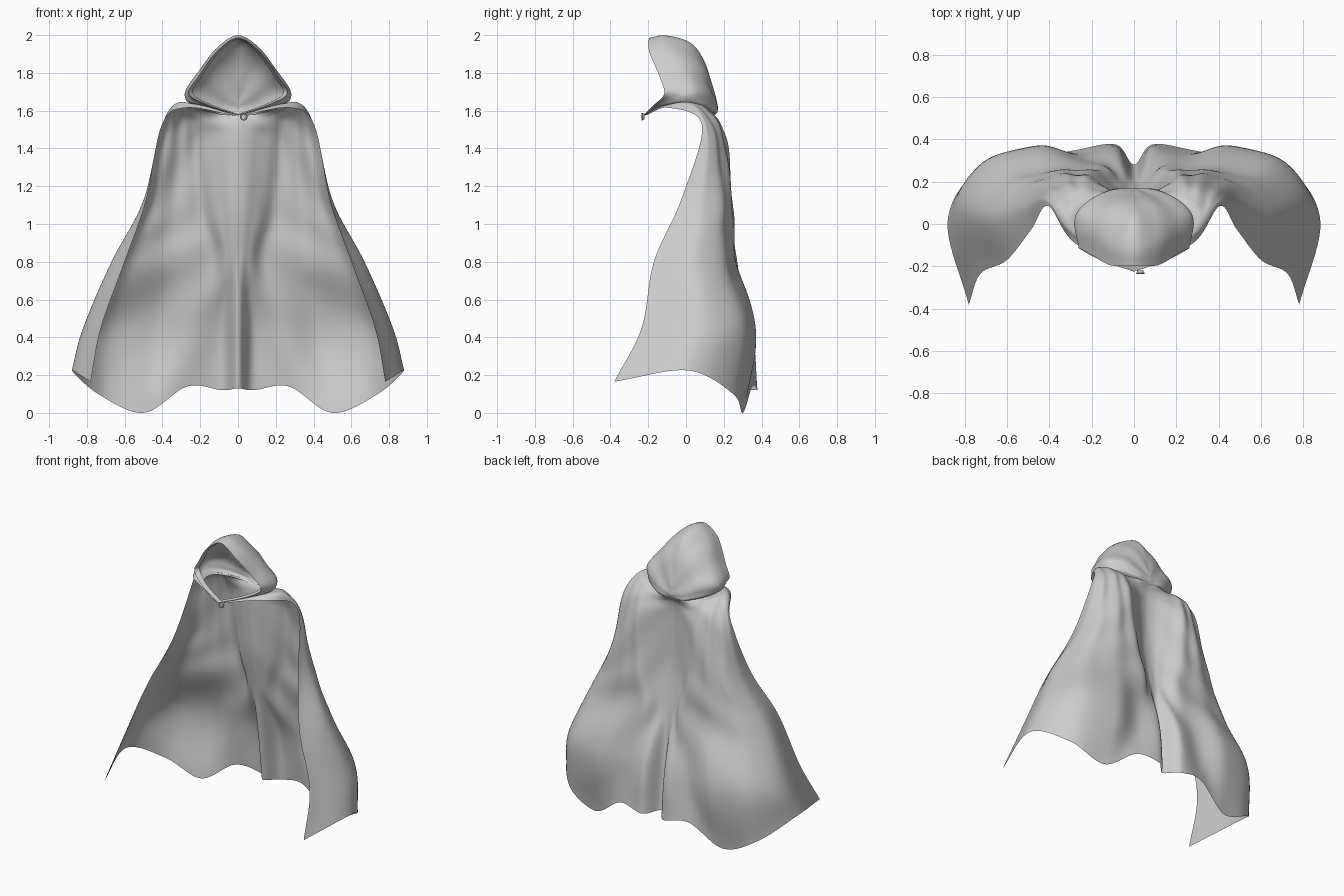
import bpy, math
from mathutils import Vector


def spline(points, t, mirrored=False):
    """Catmull-Rom point at t in 0..1; mirrored rows stay smooth at x = 0."""
    n = len(points) - 1
    i = min(int(t * n), n - 1)
    f = t * n - i
    b, c = points[i], points[i + 1]
    if i:
        a = points[i - 1]
    else:
        a = Vector((-c.x, c.y, c.z)) if mirrored else b * 2 - c
    d = points[i + 2] if i + 2 <= n else c * 2 - b
    return 0.5 * (2 * b + (c - a) * f + (2 * a - 5 * b + 4 * c - d) * f ** 2
                  + (3 * b - a - 3 * c + d) * f ** 3)


def cloth(name, rows, nu, nv, wrinkle):
    """Loft a half sheet through control rows and mirror it across x = 0."""
    rows = [[Vector(p) for p in r] for r in rows]
    verts, faces = [], []
    for j in range(nv + 1):
        v = j / nv
        for i in range(nu + 1):
            u = i / nu
            p = spline([spline(r, u, True) for r in rows], v)
            p.y += wrinkle(u, v)
            p.x = max(p.x, 0) if i else 0
            verts.append(p)
    w = nu + 1
    for j in range(nv):
        for i in range(nu):
            a = j * w + i
            faces.append((a, a + w, a + w + 1, a + 1))
    mesh = bpy.data.meshes.new(name)
    mesh.from_pydata(verts, [], faces)
    obj = bpy.data.objects.new(name, mesh)
    bpy.context.collection.objects.link(obj)
    mirror = obj.modifiers.new("mirror", 'MIRROR')
    mirror.merge_threshold = 0.001
    for f in mesh.polygons:
        f.use_smooth = True
    return obj


def cape_wrinkle(u, v):
    """Fine vertical folds plus small diagonal creases, fading at the edges."""
    fade = math.sin(math.pi * v) * math.sin(math.pi * u)
    return fade * (.005 * math.sin(u * 34 + 5 * v)
                   + .004 * math.sin(v * 38 - u * 16))


# Cape: each row runs from the centre back to the front edge, neck down to hem
cape_rows = [
    [(0, .155, 1.585), (.08, .155, 1.585), (.16, .11, 1.605), (.22, .05, 1.625),
     (.24, -.02, 1.635), (.17, -.13, 1.625), (.0, -.225, 1.57)],
    [(0, .13, 1.53), (.10, .145, 1.54), (.20, .15, 1.57), (.27, .12, 1.605),
     (.32, .06, 1.63), (.33, .0, 1.635), (.28, -.09, 1.615)],
    [(0, .125, 1.40), (.11, .16, 1.42), (.21, .21, 1.44), (.29, .20, 1.46),
     (.36, .16, 1.48), (.405, .12, 1.50), (.405, .085, 1.52)],
    [(0, .14, 1.08), (.09, .17, 1.08), (.19, .24, 1.08), (.32, .245, 1.08),
     (.44, .20, 1.10), (.50, .10, 1.12), (.485, -.025, 1.13)],
    [(0, .19, .80), (.06, .21, .80), (.15, .265, .80), (.37, .26, .80),
     (.57, .20, .80), (.67, .04, .80), (.60, -.17, .80)],
    [(0, .24, .45), (.085, .345, .45), (.24, .32, .45), (.45, .37, .43),
     (.70, .29, .44), (.82, .07, .45), (.725, -.235, .45)],
    [(0, .28, .13), (.085, .375, .12), (.27, .35, .14), (.50, .30, .0),
     (.74, .25, .10), (.88, .01, .225), (.78, -.38, .165)],
]
cloth("cape", cape_rows, 60, 80, cape_wrinkle)

# Hood: arches from the face opening to the back of the neck
hood_rows = [
    [(0, -.195, 1.985), (.11, -.195, 1.915), (.21, -.14, 1.78),
     (.26, -.115, 1.69), (.16, -.17, 1.63), (.0, -.225, 1.575)],
    [(0, -.11, 1.998), (.11, -.09, 1.935), (.20, -.04, 1.82),
     (.275, -.03, 1.71), (.26, -.05, 1.65), (.19, -.11, 1.625)],
    [(0, .02, 1.96), (.10, .02, 1.90), (.19, .04, 1.80),
     (.265, .05, 1.71), (.265, .04, 1.65), (.22, .02, 1.62)],
    [(0, .10, 1.86), (.08, .10, 1.82), (.15, .11, 1.75),
     (.20, .12, 1.68), (.205, .11, 1.63), (.17, .10, 1.60)],
    [(0, .145, 1.72), (.04, .147, 1.70), (.08, .155, 1.66),
     (.10, .165, 1.62), (.10, .16, 1.595), (.09, .14, 1.58)],
    [(0, .165, 1.64), (0, .168, 1.625), (0, .17, 1.61),
     (0, .165, 1.595), (0, .155, 1.58), (0, .14, 1.57)],
]
cloth("hood", hood_rows, 36, 36,
      lambda u, v: .004 * math.sin(u * 20 + v * 6) * math.sin(math.pi * v))

# Hood hem: narrow band folded inside the face opening
hem_rows = [hood_rows[0],
            [(x * .92, y + .03, 1.74 + (z - 1.74) * .96)
             for x, y, z in hood_rows[0]]]
cloth("hood_hem", hem_rows, 36, 3, lambda u, v: 0)

# Clasp: round button with a raised rim at the throat
bpy.ops.mesh.primitive_cylinder_add(vertices=20, radius=.016, depth=.012,
                                    location=(.03, -.225, 1.568),
                                    rotation=(math.pi / 2, 0, 0))
bpy.context.object.name = "clasp_button"
bpy.ops.mesh.primitive_torus_add(major_radius=.016, minor_radius=.004,
                                 major_segments=20, minor_segments=8,
                                 location=(.03, -.232, 1.568),
                                 rotation=(math.pi / 2, 0, 0))
bpy.context.object.name = "clasp_rim"
bpy.ops.object.shade_smooth_by_angle()
